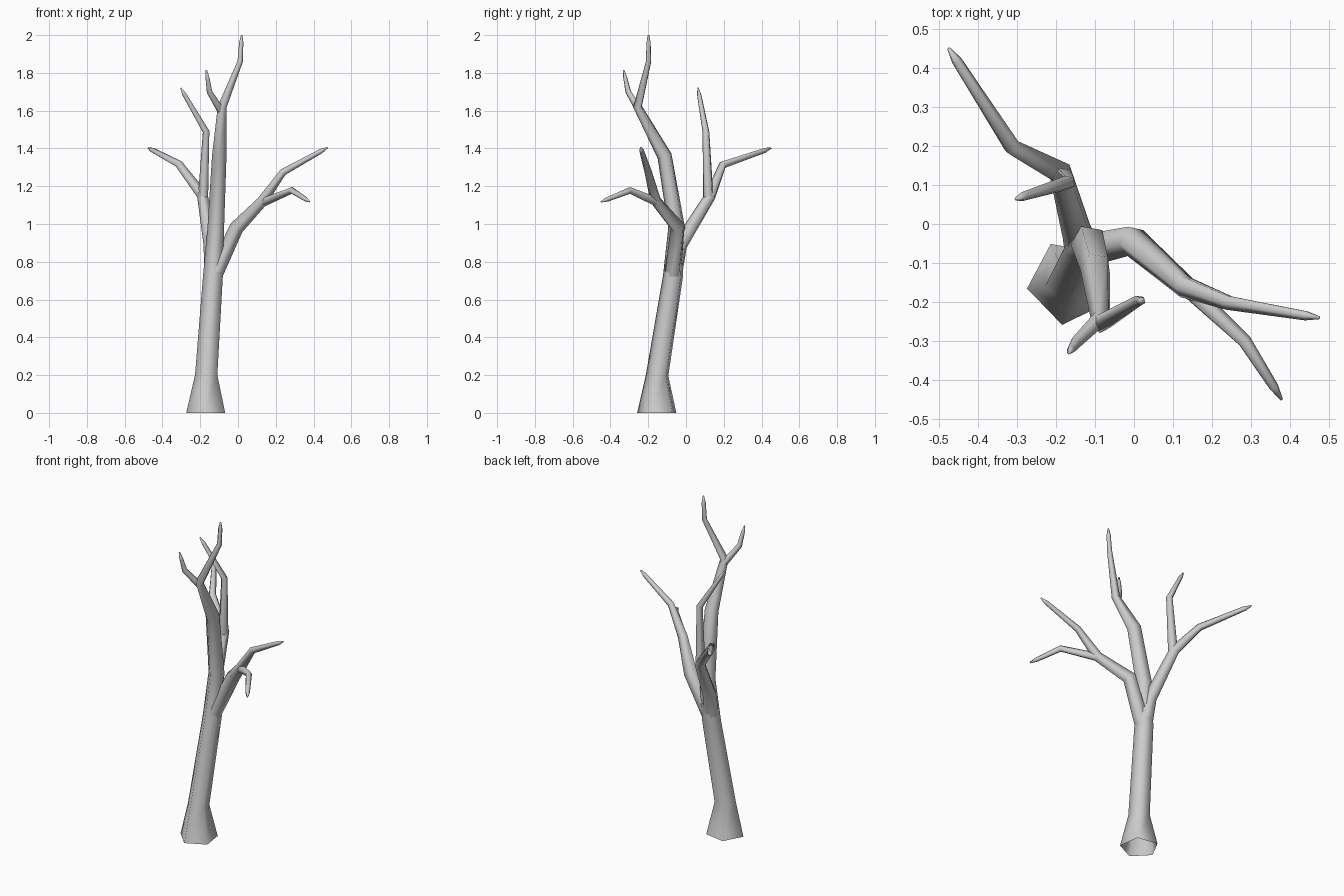
import bpy, bmesh, math
from mathutils import Vector

if "Cube" in bpy.data.objects:
    bpy.data.objects.remove(bpy.data.objects["Cube"])

SIDES = 5
PHASE = math.radians(188)


def tube(name, path, tip=False):
    """Five-sided tapered tube through (x, y, z, radius) points."""
    pts = [Vector(p[:3]) for p in path]
    rad = [p[3] for p in path]
    if tip:  # pinch the end of a twig
        end = pts[-1].copy()
        d = (end - pts[-2]).normalized()
        pts[-1] = end - d * 0.04
        pts.append(end)
        rad.append(0.004)
    bm = bmesh.new()
    u = Vector((math.cos(PHASE), math.sin(PHASE), 0))
    prev = Vector((0, 0, 1))
    rings = []
    for i, p in enumerate(pts):
        a = (p - pts[i - 1]).normalized() if i else None
        b = (pts[i + 1] - p).normalized() if i < len(pts) - 1 else None
        t = ((a or b) + (b or a)).normalized()
        u = prev.rotation_difference(t) @ u
        v = t.cross(u)
        prev = t
        ring = []
        for k in range(SIDES):
            g = 2 * math.pi * k / SIDES
            ring.append(bm.verts.new(p + rad[i] * (u * math.cos(g) + v * math.sin(g))))
        rings.append(ring)
    for r0, r1 in zip(rings, rings[1:]):
        for k in range(SIDES):
            n = (k + 1) % SIDES
            bm.faces.new((r0[k], r0[n], r1[n], r1[k]))
    if tip:
        bm.faces.new(rings[-1])
    for f in bm.faces:
        f.smooth = True
    me = bpy.data.meshes.new(name)
    bm.to_mesh(me)
    bm.free()
    ob = bpy.data.objects.new(name, me)
    bpy.context.collection.objects.link(ob)
    return ob


# Trunk, open at the bottom, running on into the top leader
tube("trunk", [(-.165, -.15, 0, .11), (-.165, -.15, .2, .063), (-.13, -.067, .72, .056),
               (-.115, -.048, .98, .047), (-.097, -.112, 1.36, .041), (-.083, -.255, 1.62, .025),
               (.012, -.197, 1.86, .015), (.02, -.198, 2.0, .012)], True)
tube("top_side_twig", [(-.085, -.24, 1.595, .022), (-.15, -.305, 1.7, .016),
                       (-.167, -.33, 1.815, .011)], True)

# Right limb with its two twigs
tube("right_limb", [(-.125, -.07, .72, .045), (-.005, -.043, .98, .041), (.13, -.16, 1.12, .03),
                    (.24, -.2, 1.275, .02), (.475, -.24, 1.405, .013)], True)
tube("right_low_twig", [(.115, -.145, 1.11, .026), (.282, -.3, 1.178, .019),
                        (.378, -.45, 1.118, .013)], True)

# Back limb with its two twigs
tube("back_limb", [(-.13, -.066, .72, .048), (-.142, -.03, .89, .041), (-.187, .13, 1.15, .031),
                   (-.312, .196, 1.315, .022), (-.475, .45, 1.402, .014)], True)
tube("back_upright_twig", [(-.184, .12, 1.13, .029), (-.168, .106, 1.49, .019),
                           (-.303, .064, 1.72, .012)], True)
